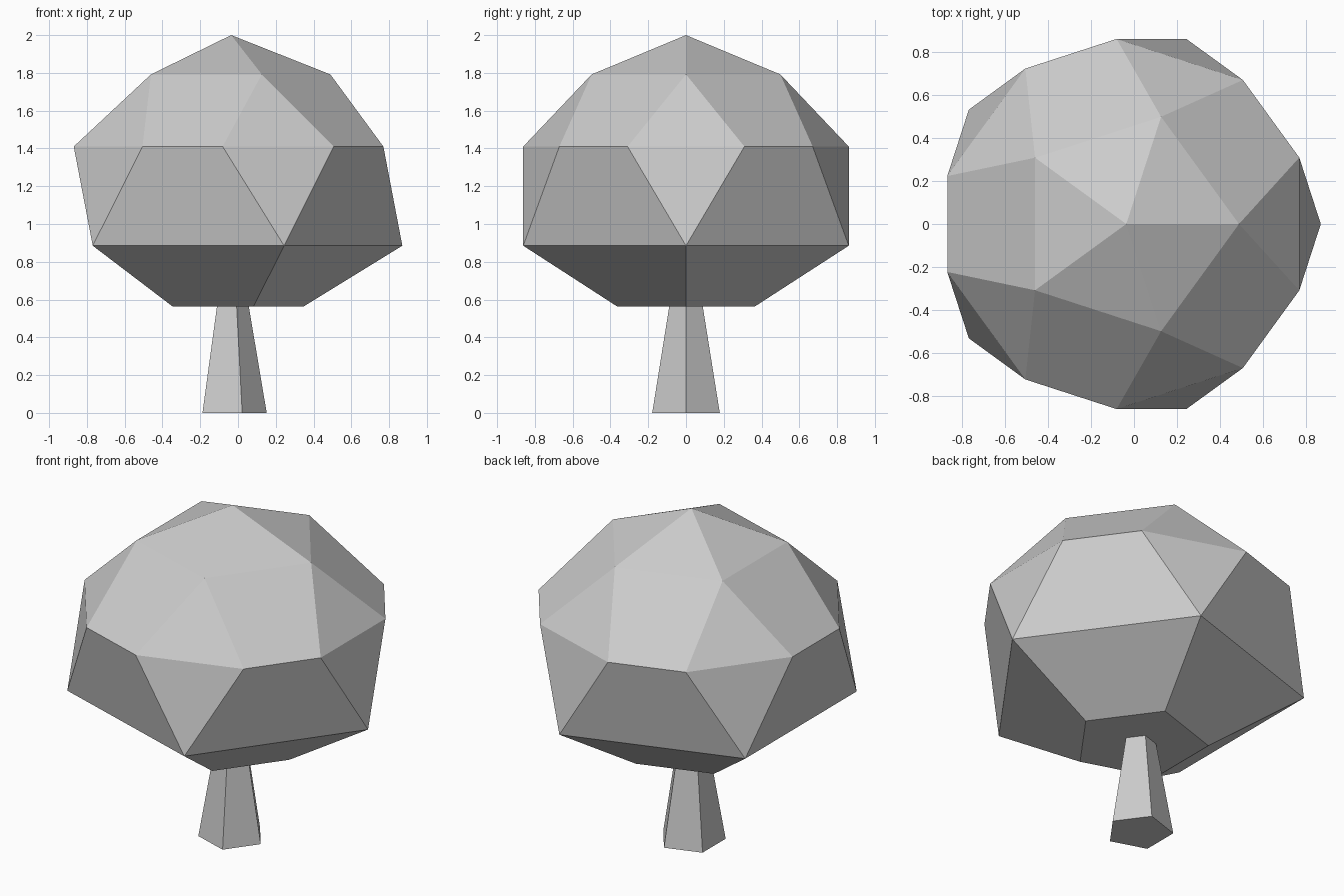
import bpy
from math import sin, cos, radians

if "Cube" in bpy.data.objects:
    bpy.data.objects.remove(bpy.data.objects["Cube"])

CX = -0.036  # shared axis of trunk and crown


def ring(r, z, angles):
    return [(CX + r * cos(radians(a)), r * sin(radians(a)), z) for a in angles]


def make(name, verts, faces):
    mesh = bpy.data.meshes.new(name)
    mesh.from_pydata(verts, [], faces)
    mesh.update()
    obj = bpy.data.objects.new(name, mesh)
    bpy.context.collection.objects.link(obj)
    return obj


five = [72 * i for i in range(5)]
pairs = [36 + 72 * i + d for i in range(5) for d in (-15, 15)]

# Trunk: tapered five-sided post
verts = ring(0.188, 0, five) + ring(0.093, 0.565, five)
faces = [(4, 3, 2, 1, 0), (5, 6, 7, 8, 9)]
faces += [(i, (i + 1) % 5, 5 + (i + 1) % 5, 5 + i) for i in range(5)]
make("trunk", verts, faces)

# Crown: faceted ball with five-fold symmetry and a flat underside
verts = (ring(0.381, 0.562, five)      # 0-4 underside
         + ring(0.906, 0.885, five)    # 5-9 widest ring
         + ring(0.863, 1.41, pairs)    # 10-19 shoulder pairs
         + ring(0.525, 1.792, five)    # 20-24 upper ring
         + [(CX, 0, 2.0)])             # 25 tip
faces = [(4, 3, 2, 1, 0)]
for i in range(5):
    j = (i + 1) % 5
    a, b = 10 + 2 * i, 11 + 2 * i      # shoulder pair between i and j
    prev = 10 + (2 * i - 1) % 10
    faces += [(i, j, 5 + j, 5 + i),
              (5 + i, 5 + j, b, a),
              (5 + i, a, prev),
              (prev, a, 20 + i),
              (a, b, 20 + j, 20 + i),
              (20 + i, 20 + j, 25)]
make("crown", verts, faces)
